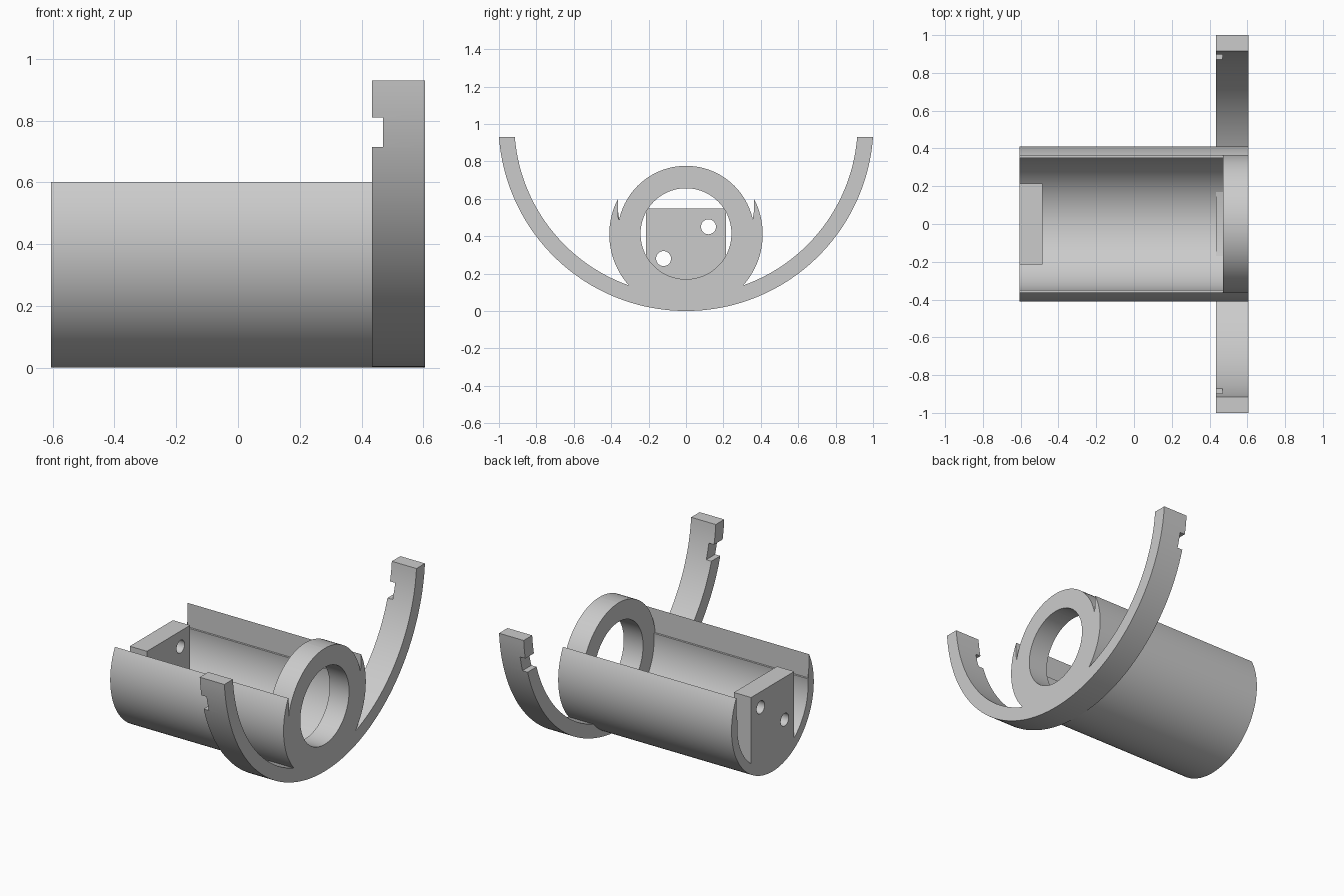
import bpy
import bmesh
from math import sin, cos, acos, asin, pi, radians, sqrt

cube = bpy.data.objects.get("Cube")
if cube:
    bpy.data.objects.remove(cube, do_unlink=True)

grey = bpy.data.materials.new("light grey")
grey.use_nodes = True
grey.diffuse_color = (0.6, 0.6, 0.6, 1)
grey.node_tree.nodes["Principled BSDF"].inputs["Base Color"].default_value = (0.6, 0.6, 0.6, 1)

END = 0.605          # half length of the body
AXIS = 0.41          # height of the tube axis
TUBE_R = 0.41
WALL_Y = 0.363       # flat upper inner walls
LEDGE_Z = 0.45
CAVITY_R = 0.353
BAND_X = 0.433       # back face of the big arc
RING_X = 0.47


def arc(radius, centre_z, half_angle, steps):
    """Points (y, z) on an arc swept through the lowest point."""
    angles = [half_angle * (2 * i / steps - 1) for i in range(steps + 1)]
    return [(radius * sin(a), centre_z - radius * cos(a)) for a in angles]


def finish(name, bm):
    bmesh.ops.remove_doubles(bm, verts=bm.verts, dist=0.0001)
    bmesh.ops.recalc_face_normals(bm, faces=bm.faces)
    mesh = bpy.data.meshes.new(name)
    bm.to_mesh(mesh)
    bm.free()
    mesh.materials.append(grey)
    obj = bpy.data.objects.new(name, mesh)
    bpy.context.collection.objects.link(obj)
    return obj


def sweep(name, outer, inner, x0, x1):
    """Solid strip between two matching outlines, extruded along x."""
    bm = bmesh.new()
    rows = [[bm.verts.new((x, y, z)) for y, z in line]
            for line, x in ((outer, x0), (outer, x1), (inner, x1), (inner, x0))]
    count = len(outer)
    for i in range(count - 1):
        for r in range(4):
            a, b = rows[r], rows[(r + 1) % 4]
            bm.faces.new((a[i], a[i + 1], b[i + 1], b[i]))
    for i in (0, count - 1):
        bm.faces.new([row[i] for row in rows])
    return finish(name, bm)


def prism(name, outline, x0, x1):
    """Filled outline extruded along x."""
    bm = bmesh.new()
    ends = [[bm.verts.new((x, y, z)) for y, z in outline] for x in (x0, x1)]
    for end in ends:
        bm.faces.new(end)
    for i in range(len(outline)):
        j = (i + 1) % len(outline)
        bm.faces.new((ends[0][i], ends[0][j], ends[1][j], ends[1][i]))
    return finish(name, bm)


def cut(obj, cutters):
    """Subtract the cutters and discard them."""
    for cutter in cutters:
        cutter.hide_render = True
        mod = obj.modifiers.new("cut", 'BOOLEAN')
        mod.operation, mod.solver, mod.object = 'DIFFERENCE', 'EXACT', cutter
    graph = bpy.context.evaluated_depsgraph_get()
    mesh = bpy.data.meshes.new_from_object(obj.evaluated_get(graph))
    obj.modifiers.clear()
    obj.data = mesh
    for cutter in cutters:
        bpy.data.objects.remove(cutter, do_unlink=True)


# Open tube: round outside, round cavity, flat walls rising to a knife edge
STEPS = 96
tip_angle = pi - asin(WALL_Y / TUBE_R)
tip_z = AXIS + sqrt(TUBE_R ** 2 - WALL_Y ** 2)
outside = arc(TUBE_R, AXIS, tip_angle, STEPS)
cavity = arc(CAVITY_R, AXIS, acos((AXIS - LEDGE_Z) / CAVITY_R), STEPS - 4)
inside = ([(-WALL_Y, tip_z), (-WALL_Y, LEDGE_Z)] + cavity
          + [(WALL_Y, LEDGE_Z), (WALL_Y, tip_z)])
tube = sweep("tube_body", outside, inside, -END, END)

# Collar ring closing the front of the tube
ring = sweep("collar_ring", arc(0.366, AXIS, pi, STEPS),
             arc(0.243, AXIS + 0.003, pi, STEPS), RING_X, END)

# Large arc with a notch near each tip
TIP_Z, OUT_R, IN_R = 0.93, 1.0025, 0.918
band = sweep("support_arc",
             arc(OUT_R, OUT_R, acos((OUT_R - TIP_Z) / OUT_R), STEPS),
             arc(IN_R, OUT_R, acos((OUT_R - TIP_Z) / IN_R), STEPS), BAND_X, END)
notches = [prism("notch_cutter", [(s * 0.7, 0.715), (s * 1.1, 0.715),
                                  (s * 1.1, 0.81), (s * 0.7, 0.81)],
                 BAND_X - 0.1, BAND_X + 0.036) for s in (-1, 1)]
cut(band, notches)

# End block seated in the tube, with two through holes
HALF = 0.215
seat = arc(TUBE_R - 0.02, AXIS, asin(HALF / (TUBE_R - 0.02)), 24)
block = prism("end_block", seat + [(HALF, 0.548), (-HALF, 0.548)], -END, -0.485)
holes = [prism("hole_cutter", arc(0.04, z, pi, 32)[:-1], -0.7, -0.4)
         for y, z in ((0, 0.45), (0, 0.28))]
for hole, y in zip(holes, (0.12, -0.12)):
    hole.location.y = y
bpy.context.view_layer.update()
cut(block, holes)

# Smooth curved faces, keep hard edges
bpy.ops.object.select_all(action='DESELECT')
for part in (tube, ring, band, block):
    part.select_set(True)
bpy.context.view_layer.objects.active = tube
bpy.ops.object.shade_smooth_by_angle(angle=radians(25))
